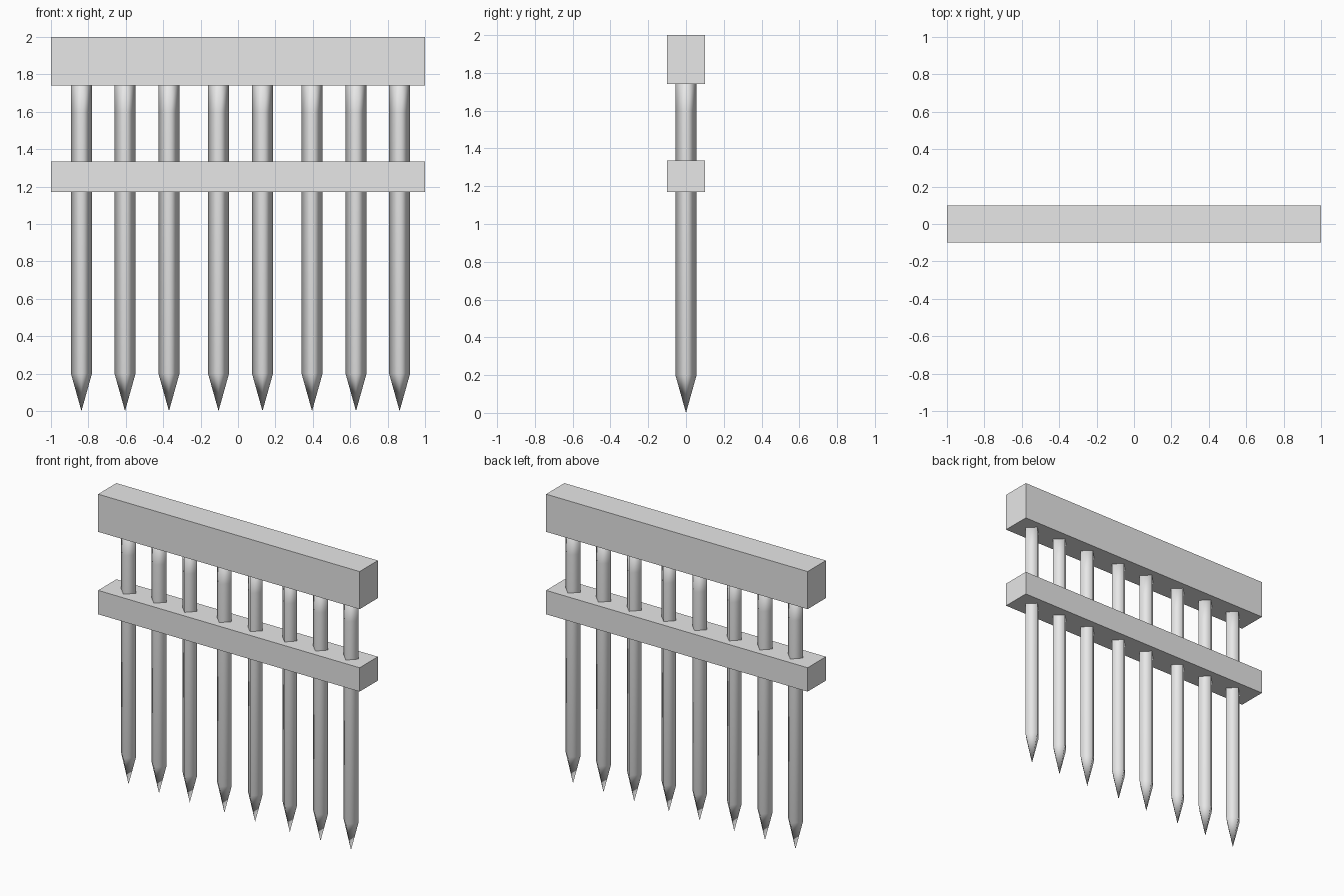
import bpy
import bmesh

cube = bpy.data.objects.get("Cube")
if cube:
    bpy.data.objects.remove(cube, do_unlink=True)

# Single plain grey
grey = bpy.data.materials.new("iron_grey")
grey.use_nodes = True
colour = (0.8, 0.8, 0.8, 1)
grey.diffuse_color = colour
grey.node_tree.nodes["Principled BSDF"].inputs["Base Color"].default_value = colour


def add_object(name, bm):
    bmesh.ops.recalc_face_normals(bm, faces=bm.faces)
    mesh = bpy.data.meshes.new(name)
    bm.to_mesh(mesh)
    bm.free()
    mesh.materials.append(grey)
    obj = bpy.data.objects.new(name, mesh)
    bpy.context.collection.objects.link(obj)
    return obj


def add_rail(name, bottom, top):
    bm = bmesh.new()
    bmesh.ops.create_cube(bm, size=1)
    bmesh.ops.scale(bm, vec=(2, 0.2, top - bottom), verts=bm.verts)
    bmesh.ops.translate(bm, vec=(0, 0, (top + bottom) / 2), verts=bm.verts)
    add_object(name, bm)


def add_spike(name, x, radius=0.056):
    """Four-sided bar, corners on the axes, pointed at the bottom."""
    bm = bmesh.new()
    rings = []
    for z in (0.2, 1.6, 1.8):
        corners = ((radius, 0), (0, radius), (-radius, 0), (0, -radius))
        rings.append([bm.verts.new((x + dx, dy, z)) for dx, dy in corners])
    tip = bm.verts.new((x, 0, 0))
    for i in range(4):
        j = (i + 1) % 4
        bm.faces.new((tip, rings[0][j], rings[0][i]))
        for low, high in zip(rings, rings[1:]):
            bm.faces.new((low[i], low[j], high[j], high[i]))
    bm.faces.new(rings[-1])
    for face in bm.faces:
        face.smooth = True
    add_object(name, bm)


# Horizontal rails
add_rail("top_rail", 1.74, 2.0)
add_rail("lower_rail", 1.17, 1.335)

# Hanging spikes, slightly unevenly spaced
spike_positions = (-0.837, -0.604, -0.369, -0.104, 0.131, 0.396, 0.631, 0.864)
for number, x in enumerate(spike_positions, 1):
    add_spike(f"spike_{number}", x)
